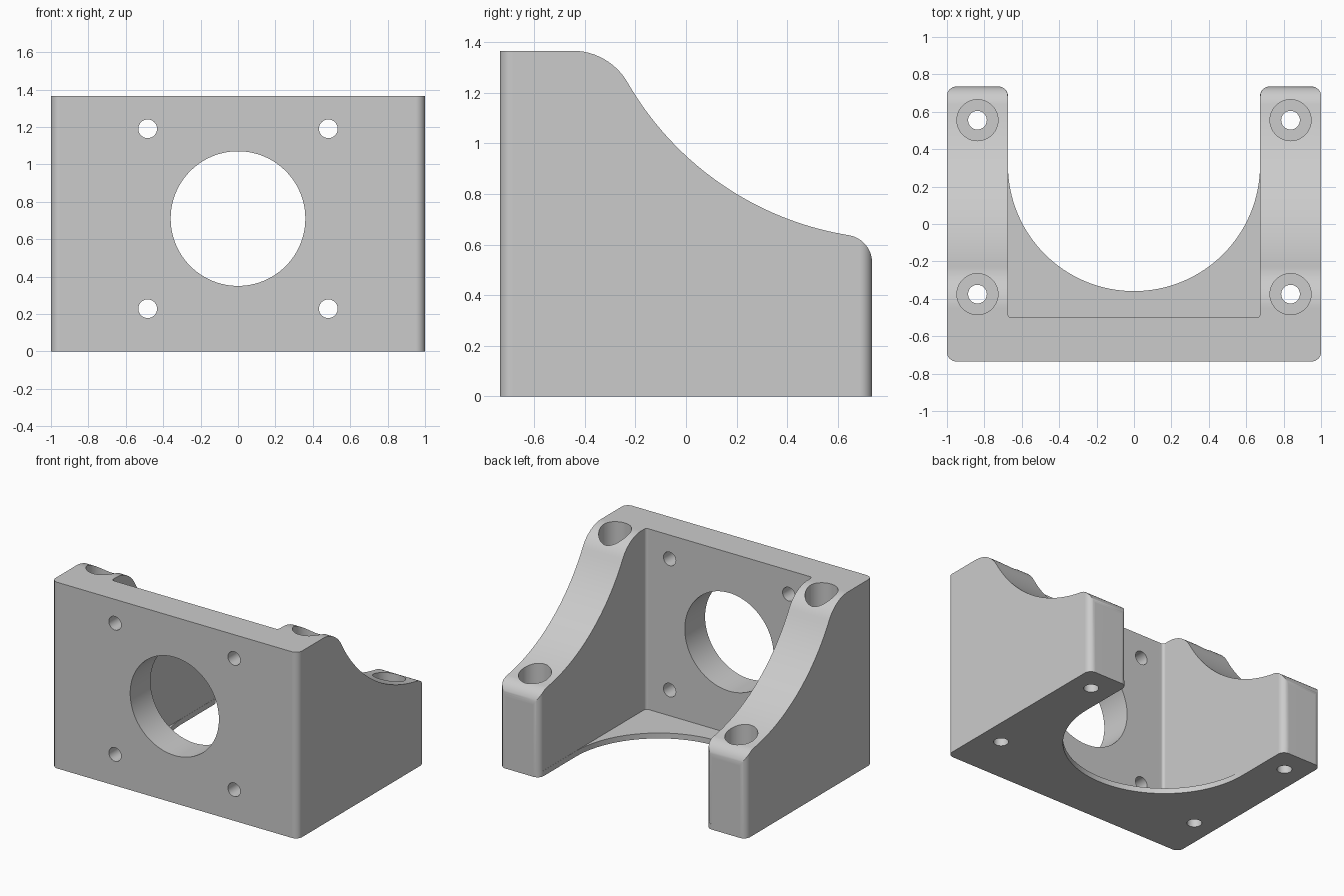
import bpy, bmesh, math
from mathutils import Matrix, Vector

if "Cube" in bpy.data.objects:
    bpy.data.objects.remove(bpy.data.objects["Cube"])

HALF_W, HALF_D, H = 1.0, 0.735, 1.365
INNER, PLATE_Y, FLOOR_Z = 0.675, -0.50, 0.04


def arc(cx, cy, r, a0, a1, n):
    """Points on an arc, angles in degrees."""
    return [(cx + r * math.cos(math.radians(a0 + (a1 - a0) * i / n)),
             cy + r * math.sin(math.radians(a0 + (a1 - a0) * i / n))) for i in range(n + 1)]


def prism(name, pts, lo, hi, axis='Z'):
    """Extrude a closed outline along z (x,y points) or x (y,z points)."""
    bm = bmesh.new()
    place = (lambda p: (p[0], p[1], lo)) if axis == 'Z' else (lambda p: (lo, p[0], p[1]))
    face = bm.faces.new([bm.verts.new(place(p)) for p in pts])
    out = bmesh.ops.extrude_face_region(bm, geom=[face])
    step = Vector((0, 0, hi - lo)) if axis == 'Z' else Vector((hi - lo, 0, 0))
    bmesh.ops.translate(bm, vec=step, verts=[g for g in out['geom'] if isinstance(g, bmesh.types.BMVert)])
    bmesh.ops.recalc_face_normals(bm, faces=bm.faces)
    return make(name, bm)


def make(name, bm):
    mesh = bpy.data.meshes.new(name)
    bm.to_mesh(mesh)
    bm.free()
    ob = bpy.data.objects.new(name, mesh)
    bpy.context.collection.objects.link(ob)
    return ob


def rod(name, r, start, end, seg=48):
    """Cylinder between two points."""
    a, b = Vector(start), Vector(end)
    turn = (b - a).to_track_quat('Z', 'Y').to_matrix().to_4x4()
    bm = bmesh.new()
    bmesh.ops.create_cone(bm, cap_ends=True, segments=seg, radius1=r, radius2=r,
                          depth=(b - a).length, matrix=Matrix.Translation((a + b) / 2) @ turn)
    return make(name, bm)


def combine(ob, tool, operation='DIFFERENCE'):
    mod = ob.modifiers.new("cut", 'BOOLEAN')
    mod.operation, mod.solver, mod.object = operation, 'EXACT', tool
    bpy.context.view_layer.objects.active = ob
    bpy.ops.object.modifier_apply(modifier=mod.name)
    bpy.data.objects.remove(tool)


# side profile: flat top, rounded shoulder, concave sweep, rounded toe
cy, cz, R = 0.839, 1.855, 1.234
r1, r2 = 0.25, 0.11
shoulder_z = H - r1
shoulder_y = cy - math.sqrt((R + r1) ** 2 - (cz - shoulder_z) ** 2)
toe_y = HALF_D - r2
toe_z = cz - math.sqrt((R + r2) ** 2 - (cy - toe_y) ** 2)
a1 = math.degrees(math.atan2(cz - shoulder_z, cy - shoulder_y))
a2 = math.degrees(math.atan2(cz - toe_z, cy - toe_y))
side = [(-HALF_D - 0.1, 0), (-HALF_D - 0.1, H)]
side += arc(shoulder_y, shoulder_z, r1, 90, a1, 12)
side += arc(cy, cz, R, 180 + a1, 180 + a2, 28)[1:]
side += arc(toe_y, toe_z, r2, a2, 0, 12)[1:]
side += [(HALF_D, 0)]

# outer block with rounded upright corners
f = 0.05
plan = []
for sx, sy, start in ((1, 1, 0), (-1, 1, 90), (-1, -1, 180), (1, -1, 270)):
    plan += arc(sx * (HALF_W - f), sy * (HALF_D - f), f, start, start + 90, 8)
bracket = prism("motor_bracket", plan, 0, H + 0.2)
combine(bracket, prism("side_cutter", side, -1.2, 1.2, 'X'), 'INTERSECT')


def opening(name, nose, half, lo, hi):
    """Slot open to the rear, flared where it leaves the block."""
    flare = arc(half + f, HALF_D - f, f, 180, 90, 8)
    right = flare + [(half + f, HALF_D + 0.2)]
    left = [(-x, y) for x, y in reversed(right)]
    return prism(name, nose + right + left, lo, hi)


# channel between the side walls, above the thin floor
c = 0.02
nose = arc(-INNER + c, PLATE_Y + c, c, 180, 270, 5) + arc(INNER - c, PLATE_Y + c, c, 270, 360, 5)
combine(bracket, opening("channel_cutter", nose, INNER, FLOOR_Z, 3))

# round cut-out through the floor
half = INNER - 0.001
combine(bracket, opening("floor_cutter", arc(0, 0.315, half, 180, 360, 64), half, -1, 0.1))

# large bore and four screw holes in the front plate
combine(bracket, rod("bore_cutter", 0.36, (0, -1, 0.71), (0, -0.4, 0.71), 96))
for x in (-0.483, 0.483):
    for z in (0.228, 1.19):
        combine(bracket, rod("screw_cutter", 0.05, (x, -1, z), (x, -0.4, z), 32))

# counterbored mounting holes in the side walls
for x in (-0.837, 0.837):
    for y in (-0.375, 0.555):
        combine(bracket, rod("counterbore_cutter", 0.11, (x, y, 0.2), (x, y, 2)))
        combine(bracket, rod("mounting_cutter", 0.05, (x, y, -0.5), (x, y, 0.5), 32))

# colour and shading
grey = bpy.data.materials.new("light grey")
grey.diffuse_color = (0.6, 0.6, 0.6, 1)
grey.use_nodes = True
grey.node_tree.nodes["Principled BSDF"].inputs["Base Color"].default_value = grey.diffuse_color
bracket.data.materials.clear()
bracket.data.materials.append(grey)
for p in bracket.data.polygons:
    p.material_index = 0
bpy.ops.object.select_all(action='DESELECT')
bracket.select_set(True)
bpy.context.view_layer.objects.active = bracket
bpy.ops.object.shade_smooth_by_angle(angle=math.radians(30))
normals = bracket.modifiers.new("flat_sides", 'WEIGHTED_NORMAL')
normals.keep_sharp = True
